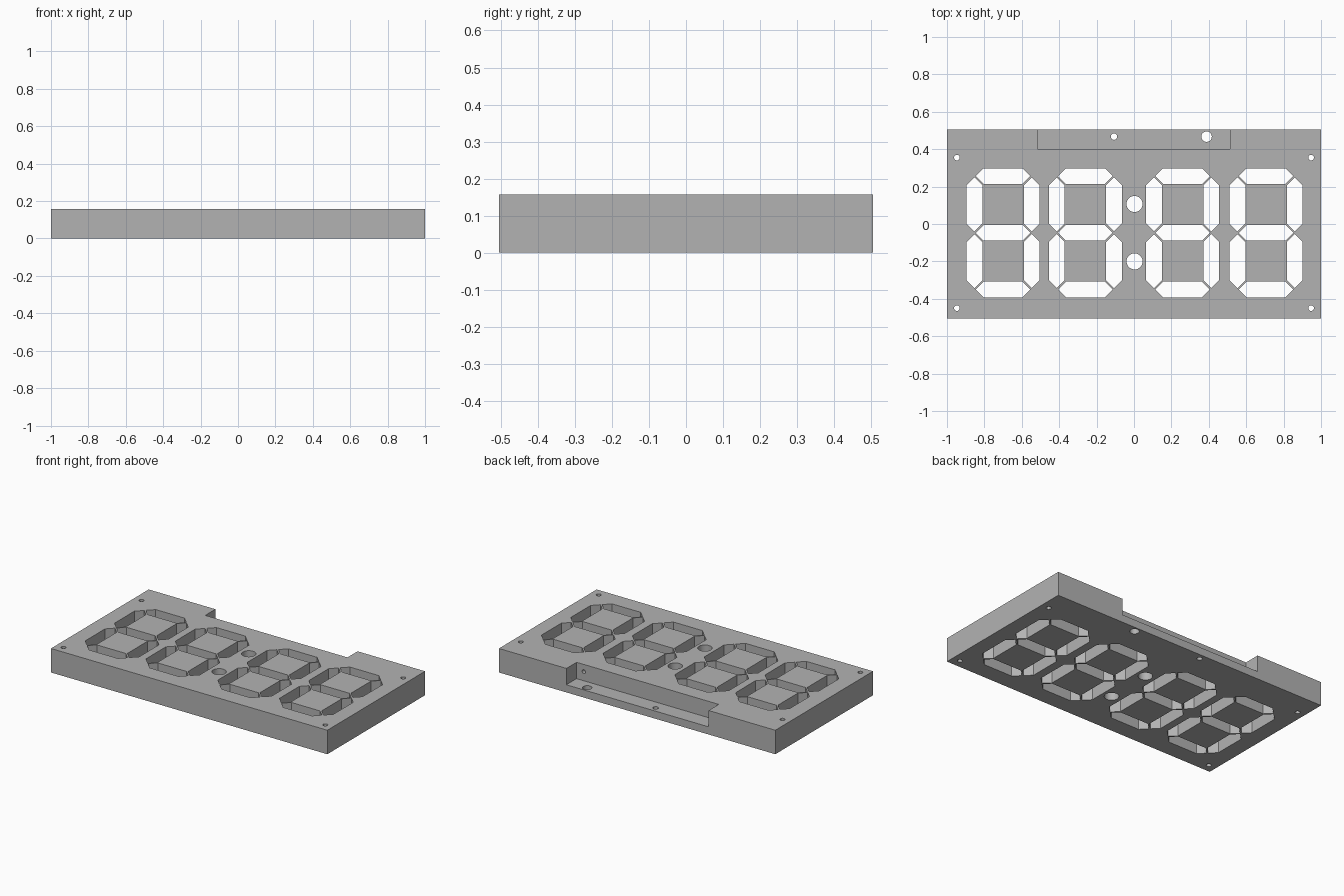
import bpy, bmesh, math
from mathutils import Matrix, Vector

cube = bpy.data.objects.get("Cube")
if cube:
    bpy.data.objects.remove(cube, do_unlink=True)

HEIGHT, DEPTH = 0.157, 1.01
HALF_W, HALF_H, THICK, GAP = 0.153, 0.303, 0.084, 0.007  # digit segment layout
MIDDLE_Y = -0.047

grey = bpy.data.materials.new("plain grey")
grey.use_nodes = True
grey.diffuse_color = (0.45, 0.45, 0.45, 1)
grey.node_tree.nodes["Principled BSDF"].inputs["Base Color"].default_value = grey.diffuse_color


def add_box(bm, low, high):
    low, high = Vector(low), Vector(high)
    matrix = Matrix.Translation((low + high) / 2) @ Matrix.Diagonal((*(high - low), 1))
    bmesh.ops.create_cube(bm, size=1, matrix=matrix)


def add_cylinder(bm, centre, radius, length, turn=0.0):
    matrix = Matrix.Translation(centre) @ Matrix.Rotation(turn, 4, "X")
    bmesh.ops.create_cone(bm, cap_ends=True, segments=32, radius1=radius,
                          radius2=radius, depth=length, matrix=matrix)


def add_segment(bm, x, y, half, upright):
    """Pointed six-sided prism through the full thickness."""
    t = THICK / 2
    half -= GAP
    outline = [(-half, 0), (t - half, -t), (half - t, -t),
               (half, 0), (half - t, t), (t - half, t)]
    if upright:
        outline = [(-b, a) for a, b in outline]
    face = bm.faces.new([bm.verts.new((x + a, y + b, -0.1)) for a, b in outline])
    new = bmesh.ops.extrude_face_region(bm, geom=[face])["geom"]
    verts = [v for v in new if isinstance(v, bmesh.types.BMVert)]
    bmesh.ops.translate(bm, vec=(0, 0, 0.4), verts=verts)


def make_object(name, bm):
    bmesh.ops.recalc_face_normals(bm, faces=bm.faces)
    mesh = bpy.data.meshes.new(name)
    bm.to_mesh(mesh)
    bm.free()
    mesh.materials.append(grey)
    obj = bpy.data.objects.new(name, mesh)
    bpy.context.collection.objects.link(obj)
    return obj


def cut(target, cutter):
    cutter.hide_render = True
    mod = target.modifiers.new("cut", "BOOLEAN")
    mod.operation, mod.solver, mod.object = "DIFFERENCE", "EXACT", cutter
    bpy.context.view_layer.objects.active = target
    bpy.ops.object.modifier_apply(modifier=mod.name)
    bpy.data.objects.remove(cutter, do_unlink=True)


# Solid front panel
bm = bmesh.new()
add_box(bm, (-1, -DEPTH / 2, 0), (1, DEPTH / 2, HEIGHT))
panel = make_object("clock_panel", bm)

# Open ledge in the back edge
bm = bmesh.new()
add_box(bm, (-0.517, 0.4, 0.05), (0.512, 0.7, 0.4))
cut(panel, make_object("ledge_cutter", bm))

# Four digits of seven segment openings
bm = bmesh.new()
for x in (-0.7, -0.26, 0.26, 0.706):
    for row in (-1, 0, 1):
        add_segment(bm, x, MIDDLE_Y + row * HALF_H, HALF_W, False)
    for side in (-1, 1):
        for row in (-0.5, 0.5):
            add_segment(bm, x + side * HALF_W, MIDDLE_Y + row * HALF_H, HALF_H / 2, True)

# Colon, corner screw holes, ledge holes and the bore in the ledge wall
for y in (0.107, -0.2):
    add_cylinder(bm, (0.003, y, 0), 0.043, 0.6)
for x in (-0.947, 0.947):
    for y in (0.355, -0.45):
        add_cylinder(bm, (x, y, 0), 0.015, 0.6)
add_cylinder(bm, (-0.107, 0.467, 0), 0.017, 0.6)
add_cylinder(bm, (0.388, 0.467, 0), 0.028, 0.6)
add_cylinder(bm, (0.46, 0.39, 0.11), 0.012, 0.12, math.pi / 2)
cut(panel, make_object("opening_cutter", bm))

# Smooth round holes with crisp edges
panel.select_set(True)
bpy.context.view_layer.objects.active = panel
bpy.ops.object.shade_smooth_by_angle(angle=math.radians(30))
